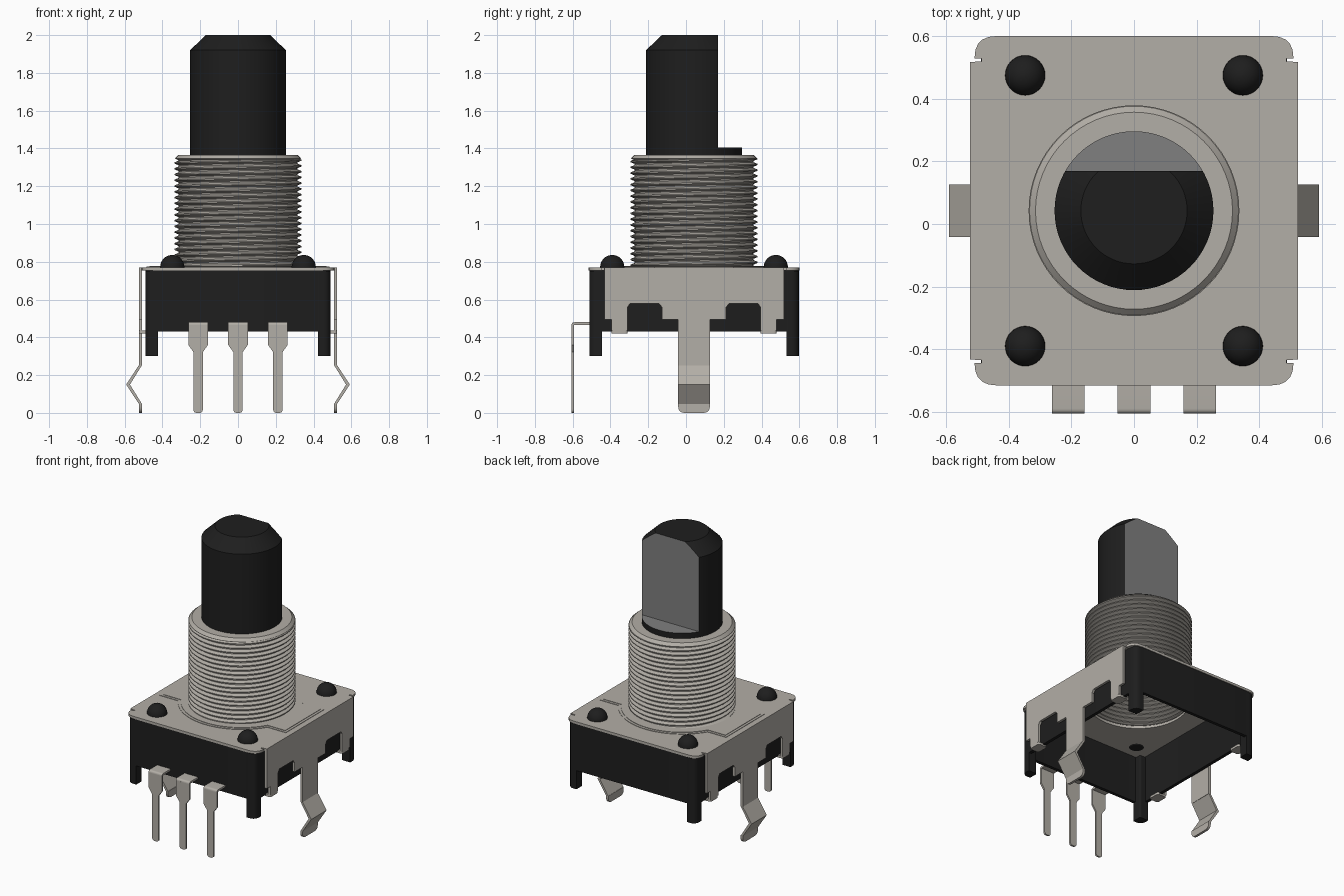
import bpy, bmesh, math
from mathutils import Matrix, Vector

if "Cube" in bpy.data.objects:
    bpy.data.objects.remove(bpy.data.objects["Cube"], do_unlink=True)

CY = 0.0425          # y of the shaft axis
parts = []


def material(name, rgb):
    m = bpy.data.materials.new(name)
    m.use_nodes = True
    m.diffuse_color = (*rgb, 1)
    bsdf = next(n for n in m.node_tree.nodes if n.type == 'BSDF_PRINCIPLED')
    bsdf.inputs["Base Color"].default_value = (*rgb, 1)
    return m


METAL = material("warm_grey_metal", (0.45, 0.425, 0.385))
BLACK = material("black_plastic", (0.013, 0.013, 0.013))
GREY = material("mid_grey_flat", (0.215, 0.215, 0.215))


def finish(name, bm, *mats, recalc=True):
    if recalc:
        bmesh.ops.recalc_face_normals(bm, faces=bm.faces)
    me = bpy.data.meshes.new(name)
    bm.to_mesh(me)
    bm.free()
    for m in mats:
        me.materials.append(m)
    ob = bpy.data.objects.new(name, me)
    bpy.context.scene.collection.objects.link(ob)
    parts.append(ob)
    return ob


def rounded(pts, default=0.0, steps=5):
    """Polygon with filleted corners; a point may carry its own radius."""
    out, n = [], len(pts)
    for i, p in enumerate(pts):
        r = p[2] if len(p) > 2 else default
        c = Vector(p[:2])
        if r <= 0:
            out.append(c)
            continue
        d0 = (Vector(pts[i - 1][:2]) - c).normalized()
        d1 = (Vector(pts[(i + 1) % n][:2]) - c).normalized()
        t = r / math.tan(d0.angle(d1) / 2)
        a, b = c + d0 * t, c + d1 * t
        for k in range(steps + 1):
            s = k / steps
            out.append(a * (1 - s) ** 2 + c * 2 * s * (1 - s) + b * s * s)
    return out


def rect(x0, x1, y0, y1, r=0.0):
    return rounded([(x0, y0), (x1, y0), (x1, y1), (x0, y1)], r)


def circle(r, n=64):
    return [(r * math.cos(2 * math.pi * i / n), CY + r * math.sin(2 * math.pi * i / n)) for i in range(n)]


AXES = {'z': Matrix.Identity(4),
        'x': Matrix(((0, 0, 1, 0), (1, 0, 0, 0), (0, 1, 0, 0), (0, 0, 0, 1))),
        'y': Matrix(((1, 0, 0, 0), (0, 0, -1, 0), (0, 1, 0, 0), (0, 0, 0, 1)))}


def prism(name, loops, axis, a, b, mat):
    """Extrude a flat outline (further loops are holes) from a to b along an axis."""
    cu = bpy.data.curves.new(name, 'CURVE')
    cu.dimensions, cu.fill_mode, cu.extrude = '2D', 'BOTH', abs(b - a) / 2
    for loop in loops:
        sp = cu.splines.new('POLY')
        sp.points.add(len(loop) - 1)
        for pt, co in zip(sp.points, loop):
            pt.co = (co[0], co[1], 0, 1)
        sp.use_cyclic_u = True
    tmp = bpy.data.objects.new(name + "_outline", cu)
    bpy.context.scene.collection.objects.link(tmp)
    me = bpy.data.meshes.new_from_object(tmp.evaluated_get(bpy.context.evaluated_depsgraph_get()))
    bm = bmesh.new()
    bm.from_mesh(me)
    bpy.data.objects.remove(tmp, do_unlink=True)
    bpy.data.curves.remove(cu)
    bpy.data.meshes.remove(me)
    bmesh.ops.remove_doubles(bm, verts=bm.verts, dist=1e-5)
    mid = (a + b) / 2 * (-1 if axis == 'y' else 1)
    bm.transform(AXES[axis] @ Matrix.Translation((0, 0, mid)))
    for f in bm.faces:
        f.material_index = 0
    return finish(name, bm, mat)


def lathe(profile, x=0, y=CY, n=64, caps=True):
    bm = bmesh.new()
    rings = [[bm.verts.new((x + r * math.cos(2 * math.pi * i / n), y + r * math.sin(2 * math.pi * i / n), z))
              for i in range(n)] for r, z in profile]
    for p, q in zip(rings, rings[1:]):
        for i in range(n):
            j = (i + 1) % n
            bm.faces.new((p[i], p[j], q[j], q[i]))
    if caps:
        bm.faces.new(rings[0][::-1])
        bm.faces.new(rings[-1])
    return bm


# Open-bottomed housing with four corner legs
prism("housing_walls", [rect(-.49, .49, -.512, .597, .07), rect(-.468, .468, -.49, .575, .05)],
      'z', .43, .756, BLACK)
for sx, side in ((1, "left"), (-1, "right")):
    for sy, end in ((-1, "front"), (1, "back")):
        e = CY + sy * .5545
        leg = [(sx * .49, e, .045), (sx * .424, e), (sx * .424, e - sy * .066, .012), (sx * .49, e - sy * .066)]
        prism(f"leg_{end}_{side}", [rounded(leg)], 'z', .30, .75, BLACK)

# Sheet metal cover with notched sides and a hole under the bushing
q = [(.51, .4875), (.487, .4875), (.487, .4775), (.51, .4775)]
right = [(.43, .558), (.49, .54), (.51, .515)]
corner = rounded([(.51, .4875), (.51, .5585, .07), (0, .5585)])[:-1]
quarter = [(.508, 0), (.508, .4775), (.487, .4775), (.487, .4875)] + [tuple(c) for c in corner]
top_half = quarter + [(-x, y) for x, y in quarter[::-1]]
outline = [(x, CY + y) for x, y in top_half] + [(x, CY - y) for x, y in top_half[::-1] if y > 0]
prism("cover_plate", [outline, circle(.318)], 'z', .754, .771, METAL)


# Shallow stepped emboss: a disc merged with a cross bar
def emboss(r, hx, hy):
    a0 = math.asin(hy / r)
    arc = [a0 + (math.pi - 2 * a0) * i / 32 for i in range(33)]
    half = [(hx, hy)] + [(r * math.cos(a), r * math.sin(a)) for a in arc] + [(-hx, hy)]
    return [(x, CY + y) for x, y in half] + [(-x, CY - y) for x, y in half]


prism("emboss_step", [emboss(.402, .485, .21), circle(.318)], 'z', .769, .774, METAL)
prism("emboss_top", [emboss(.384, .468, .193), circle(.318)], 'z', .772, .777, METAL)

# Side flaps, each with notches, crimped tabs and a kinked mounting leg
half_flap = [(.084, .25), (.084, .495), (.1705, .495), (.1705, .56), (.186, .58), (.338, .58),
             (.3515, .56), (.3515, .435), (.4365, .435), (.4365, .495), (.475, .495), (.475, .771)]
flap = [(CY + v, z) for v, z in half_flap] + [(CY - v, z) for v, z in half_flap[::-1]]
kink = [(.525, .252), (.592, .15), (.525, .048), (.509, .048), (.572, .15), (.509, .252)]
for s, side in ((1, "left"), (-1, "right")):
    a, b = sorted((s * .508, s * .525))
    prism(f"flap_{side}", [flap], 'x', a, b, METAL)
    prism(f"mount_leg_kink_{side}", [[(s * x, z) for x, z in kink]], 'y', CY - .084, CY + .084, METAL)
    tip = rounded([(CY - .084, .05), (CY - .084, 0, .035), (CY + .084, 0, .035), (CY + .084, .05)])
    prism(f"mount_leg_tip_{side}", [tip], 'x', a, b, METAL)
    for v, end in ((-.394, "front"), (.394, "back")):
        x0, x1 = sorted((s * .455, s * .525))
        crimp = rect(x0, x1, CY + v - .0425, CY + v + .0425, .015)
        prism(f"crimp_{end}_{side}", [crimp], 'z', .42, .436, METAL)

# Domed rivets
for sx, side in ((1, "left"), (-1, "right")):
    for sy, end in ((-1, "front"), (1, "back")):
        dome = [(.04, .75), (.064, .765)] + [
            (.064 * math.cos(a), .772 + .064 * math.sin(a)) for a in [math.radians(11 * i) for i in range(9)]]
        finish(f"rivet_{end}_{side}", lathe(dome, sx * .348, CY + sy * .433, 32), BLACK)

# Three bent contact pins
for px, side in ((-.211, "right"), (0, "middle"), (.211, "left")):
    half = [(.052, .465), (.052, .36), (.025, .322), (.025, 0, .02)]
    blade = rounded([(px + p[0], *p[1:]) for p in half] + [(px - p[0], *p[1:]) for p in half[::-1]])
    prism(f"pin_blade_{side}", [blade], 'y', -.606, -.594, METAL)
    bend = rounded([(-.606, .46), (-.606, .48, .016), (-.495, .48), (-.495, .466), (-.594, .466), (-.594, .46)])
    prism(f"pin_arm_{side}", [bend], 'x', px - .052, px + .052, METAL)

# Helical thread as a hollow shell
Z0, Z1, PITCH, N = .771, 1.347, .0305, 64
groove = [(0, .314), (.2, .314), (.5, .337), (.7, .337)]
turns = math.ceil((Z1 - Z0) / PITCH) + 1
bm = bmesh.new()
cols = []
for i in range(N + 1):
    t = 2 * math.pi * i / N
    col = []
    for k in range(-1, turns):
        for f, r in groove:
            z = min(max(Z0 + PITCH * (k + f + i / N), Z0), Z1)
            col.append(bm.verts.new((r * math.cos(t), CY + r * math.sin(t), z)))
    cols.append(col)
for p, c in zip(cols, cols[1:]):
    for j in range(len(p) - 1):
        bm.faces.new((p[j], c[j], c[j + 1], p[j + 1]))
bmesh.ops.remove_doubles(bm, verts=bm.verts, dist=1e-5)
bmesh.ops.dissolve_degenerate(bm, edges=bm.edges, dist=1e-5)
finish("bushing_thread", bm, METAL, recalc=False)

# Chamfered rim on top of the bushing
rim = [(.312, 1.335), (.334, 1.347), (.315, 1.366), (.25, 1.366), (.25, 1.33)]
finish("bushing_rim", lathe(rim, caps=False), METAL, recalc=False)

# Shaft: round foot with a grey ledge, then a D-shaped, chamfered length
bm = lathe([(.254, 1.30), (.254, 1.404)])
bm.normal_update()
for f in bm.faces:
    f.material_index = 1 if f.normal.z > .9 else 0
finish("shaft_foot", bm, BLACK, GREY)

bm = lathe([(.254, 1.403), (.254, 1.92), (.17, 2.0)])
bmesh.ops.bisect_plane(bm, geom=bm.verts[:] + bm.edges[:] + bm.faces[:],
                       plane_co=(0, .17, 0), plane_no=(0, 1, 0), clear_outer=True)
bmesh.ops.holes_fill(bm, edges=[e for e in bm.edges if e.is_boundary])
bmesh.ops.recalc_face_normals(bm, faces=bm.faces)
for f in bm.faces:
    f.material_index = 1 if f.normal.y > .999 else 0
finish("shaft", bm, BLACK, GREY)

# Smooth shading with sharp edges kept
bpy.ops.object.select_all(action='DESELECT')
for ob in parts:
    ob.select_set(True)
bpy.context.view_layer.objects.active = parts[0]
bpy.ops.object.shade_smooth_by_angle(angle=math.radians(30))
